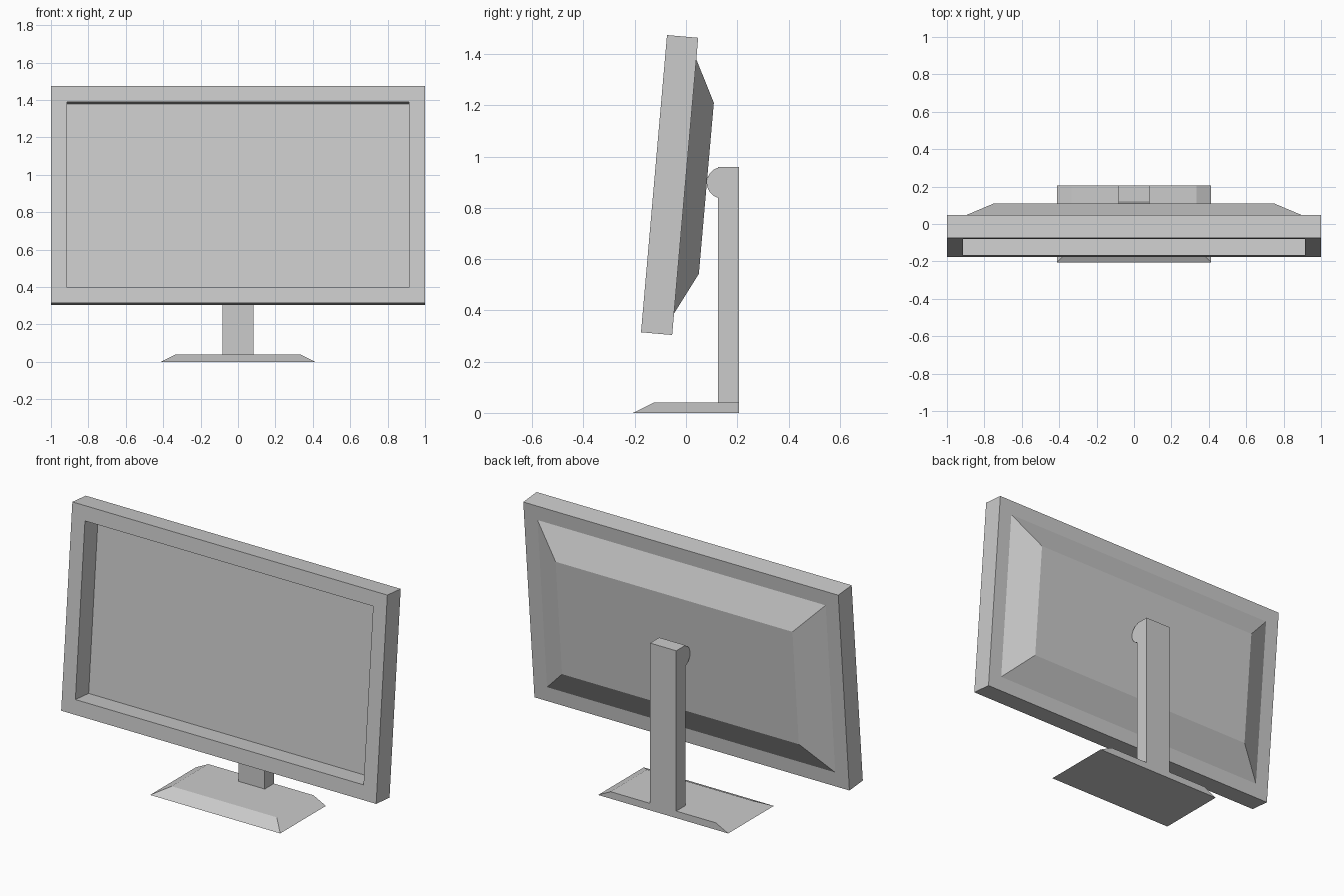
import bpy, bmesh, math
from mathutils import Matrix

if "Cube" in bpy.data.objects:
    bpy.data.objects.remove(bpy.data.objects["Cube"])


def add_object(name, bm):
    bmesh.ops.recalc_face_normals(bm, faces=bm.faces)
    mesh = bpy.data.meshes.new(name)
    bm.to_mesh(mesh)
    bm.free()
    obj = bpy.data.objects.new(name, mesh)
    bpy.context.collection.objects.link(obj)
    return obj


def skin(bm, loops):
    """Join successive vertex loops with quads."""
    for a, b in zip(loops, loops[1:]):
        n = len(a)
        for i in range(n):
            bm.faces.new((a[i], a[(i + 1) % n], b[(i + 1) % n], b[i]))


def block(name, bottom, top):
    """Box or tapered box from two (x half, y min, y max, z) rectangles."""
    bm = bmesh.new()
    loops = [[bm.verts.new(c) for c in ((-x, y0, z), (x, y0, z), (x, y1, z), (-x, y1, z))]
             for x, y0, y1, z in (bottom, top)]
    skin(bm, loops)
    bm.faces.new(loops[0])
    bm.faces.new(loops[1])
    return add_object(name, bm)


# Display: rectangles run from the screen, out over the frame, to the rear housing
sections = [(0.915, 0.498, 0.060),    # screen
            (0.915, 0.498, -0.061),   # front opening
            (1.0, 0.582, -0.061),     # frame front
            (1.0, 0.582, 0.061),      # frame back
            (0.915, 0.498, 0.061),    # housing base
            (0.752, 0.335, 0.144)]    # housing back
bm = bmesh.new()
loops = [[bm.verts.new((sx * x, y, sz * z)) for sx, sz in ((-1, -1), (1, -1), (1, 1), (-1, 1))]
         for x, z, y in sections]
skin(bm, loops)
bm.faces.new(loops[0])
bm.faces.new(loops[-1])
display = add_object("display", bm)
display.location = (0, -0.064, 0.889)
display.rotation_euler.x = math.radians(-5)   # lean back

# Foot and upright
block("foot", (0.413, -0.207, 0.207, 0), (0.334, -0.125, 0.207, 0.04))
block("upright", (0.083, 0.124, 0.207, 0.04), (0.083, 0.124, 0.207, 0.96))

# Tilt hinge
bm = bmesh.new()
bmesh.ops.create_cone(bm, cap_ends=True, segments=32, radius1=0.061, radius2=0.061, depth=0.165,
                      matrix=Matrix.Translation((0, 0.142, 0.898)) @ Matrix.Rotation(math.pi / 2, 4, 'Y'))
hinge = add_object("hinge", bm)
bpy.context.view_layer.objects.active = hinge
hinge.select_set(True)
bpy.ops.object.shade_smooth_by_angle(angle=math.radians(30))
